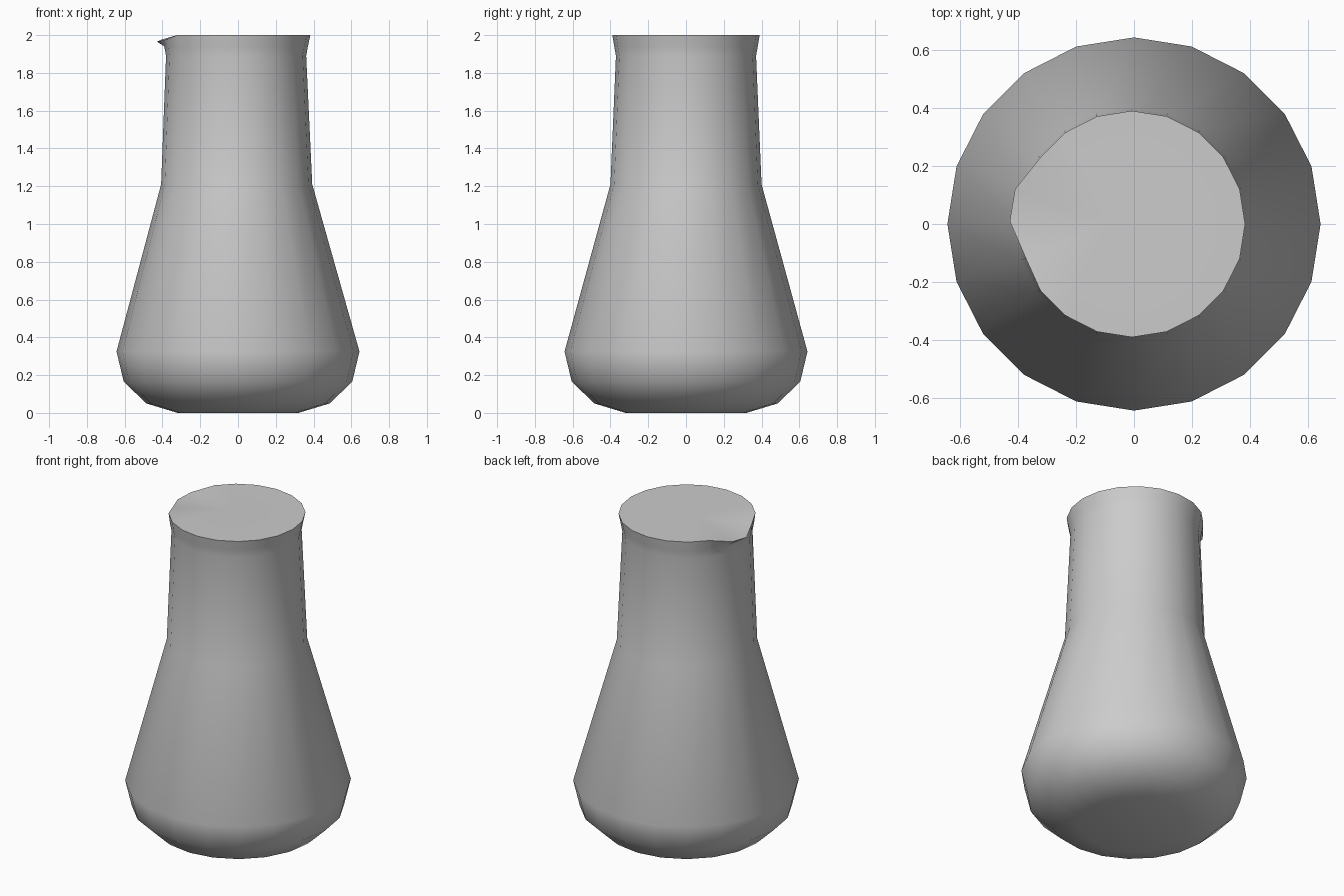
import bpy, bmesh
from math import cos, sin, tau

if "Cube" in bpy.data.objects:
    bpy.data.objects.remove(bpy.data.objects["Cube"])

SIDES = 20
# (radius, height, x offset) of each ring, base to rim
profile = [(0.32, 0, 0), (0.485, 0.05, 0), (0.605, 0.165, 0), (0.643, 0.325, 0),
           (0.40, 1.21, -0.007), (0.371, 1.89, -0.01), (0.38, 1.94, -0.01), (0.39, 2.0, -0.007)]

bm = bmesh.new()
rings = []
for r, z, ox in profile:
    rings.append([bm.verts.new((ox + r * cos(tau * k / SIDES), r * sin(tau * k / SIDES), z))
                  for k in range(SIDES)])

# Walls and base
for a, b in zip(rings, rings[1:]):
    for k in range(SIDES):
        n = (k + 1) % SIDES
        bm.faces.new((a[k], a[n], b[n], b[k]))
bm.faces.new(rings[0][::-1])

# Pouring lip pulled out of the rim on the left
rim = rings[-1]
rim[9].co = (-0.41, 0.12, 1.975)
rim[10].co = (-0.428, 0.01, 1.965)
rim[11].co = (-0.372, -0.12, 1.98)

# Flat filled top
centre = bm.verts.new((-0.08, 0, 2.0))
for k in range(SIDES):
    bm.faces.new((rim[k], rim[(k + 1) % SIDES], centre))

bmesh.ops.recalc_face_normals(bm, faces=bm.faces)
mesh = bpy.data.meshes.new("flask_body")
bm.to_mesh(mesh)
bm.free()
flask = bpy.data.objects.new("flask_body", mesh)
bpy.context.collection.objects.link(flask)

# Smooth walls, sharp rim
bpy.context.view_layer.objects.active = flask
flask.select_set(True)
bpy.ops.object.shade_smooth_by_angle(angle=0.8)
